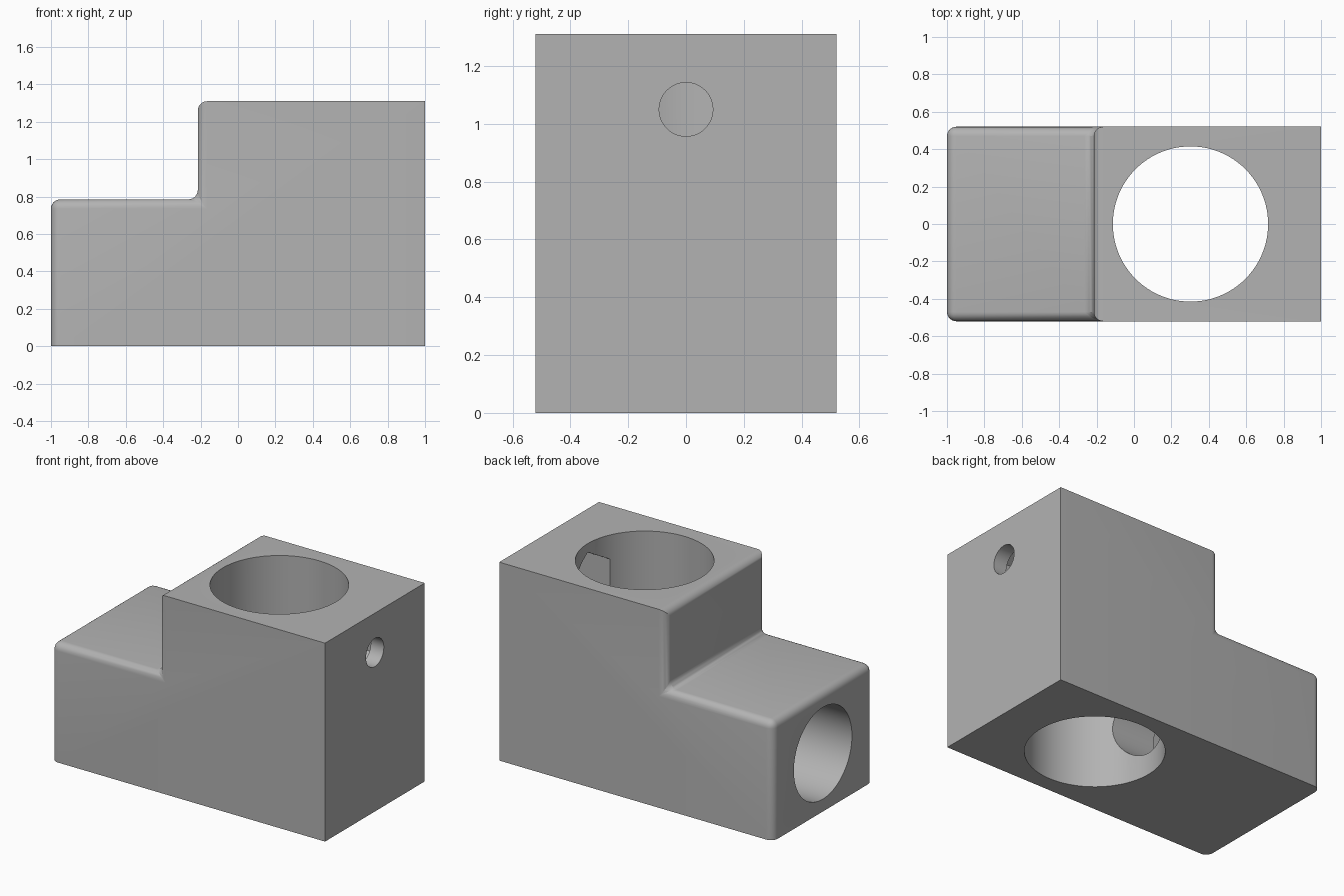
import bpy, bmesh, math
from mathutils import Matrix

if "Cube" in bpy.data.objects:
    bpy.data.objects.remove(bpy.data.objects["Cube"])

HALF_W, STEP_X, STEP_Z, TOP = 0.52, -0.215, 0.785, 1.31

grey = bpy.data.materials.new("plain grey")
grey.diffuse_color = (0.45, 0.45, 0.45, 1)
grey.use_nodes = True
grey.node_tree.nodes["Principled BSDF"].inputs["Base Color"].default_value = grey.diffuse_color

# Stepped block: side profile extruded across y
bm = bmesh.new()
profile = [(-1, 0), (1, 0), (1, TOP), (STEP_X, TOP), (STEP_X, STEP_Z), (-1, STEP_Z)]
face = bm.faces.new([bm.verts.new((x, -HALF_W, z)) for x, z in profile])
ext = bmesh.ops.extrude_face_region(bm, geom=[face])
bmesh.ops.translate(bm, vec=(0, 2 * HALF_W, 0),
                    verts=[v for v in ext["geom"] if isinstance(v, bmesh.types.BMVert)])
bmesh.ops.recalc_face_normals(bm, faces=bm.faces[:])


# Round the step and the left end; base, right end and upper side edges stay sharp
def rounded(edge):
    a, b = (v.co for v in edge.verts)
    if max(a.x, b.x) > 0 or max(a.z, b.z) < 0.01:
        return False
    return True


bmesh.ops.bevel(bm, geom=[e for e in bm.edges if rounded(e)], offset=0.05,
                offset_type='OFFSET', segments=6, profile=0.5, affect='EDGES',
                clamp_overlap=True)
mesh = bpy.data.meshes.new("block")
bm.to_mesh(mesh)
bm.free()
block = bpy.data.objects.new("block", mesh)
bpy.context.collection.objects.link(block)
mesh.materials.append(grey)


# Round or hexagonal cutter along x or z
def bore(name, axis, start, end, radius, centre, sides=96):
    m = bmesh.new()
    bmesh.ops.create_cone(m, cap_ends=True, segments=sides, radius1=radius,
                          radius2=radius, depth=end - start)
    mid = (start + end) / 2
    if axis == 'X':
        mat = Matrix.Translation((mid, 0, centre)) @ Matrix.Rotation(math.pi / 2, 4, 'Y')
        # a point of the polygon faces up
    else:
        mat = Matrix.Translation((centre, 0, mid))
    bmesh.ops.transform(m, matrix=mat, verts=m.verts[:])
    if sides == 6:
        top = max(v.co.z for v in m.verts) - centre
        if top < radius * 0.95:
            bmesh.ops.rotate(m, cent=(mid, 0, centre), verts=m.verts[:],
                             matrix=Matrix.Rotation(math.pi / 6, 3, 'X'))
    me = bpy.data.meshes.new(name)
    m.to_mesh(me)
    m.free()
    me.materials.append(grey)
    ob = bpy.data.objects.new(name, me)
    bpy.context.collection.objects.link(ob)
    ob.hide_render = True
    ob.hide_set(True)
    mod = block.modifiers.new(name, 'BOOLEAN')
    mod.operation, mod.solver, mod.object = 'DIFFERENCE', 'EXACT', ob
    return ob


cutters = [
    bore("vertical_bore", 'Z', -0.2, 1.6, 0.415, 0.302),
    bore("side_socket", 'X', -1.2, -0.35, 0.303, 0.385),
    bore("side_passage", 'X', -0.5, 0.2, 0.24, 0.385),
    bore("nut_pocket", 'X', 0.4, 0.905, 0.202, 1.05, 6),
    bore("screw_hole", 'X', 0.8, 1.2, 0.093, 1.05, 48),
]

# Apply the cuts, then smooth the curved surfaces
bpy.context.view_layer.objects.active = block
block.select_set(True)
for mod in list(block.modifiers):
    bpy.ops.object.modifier_apply(modifier=mod.name)
for ob in cutters:
    bpy.data.objects.remove(ob)
bpy.ops.object.shade_smooth_by_angle(angle=math.radians(30))
